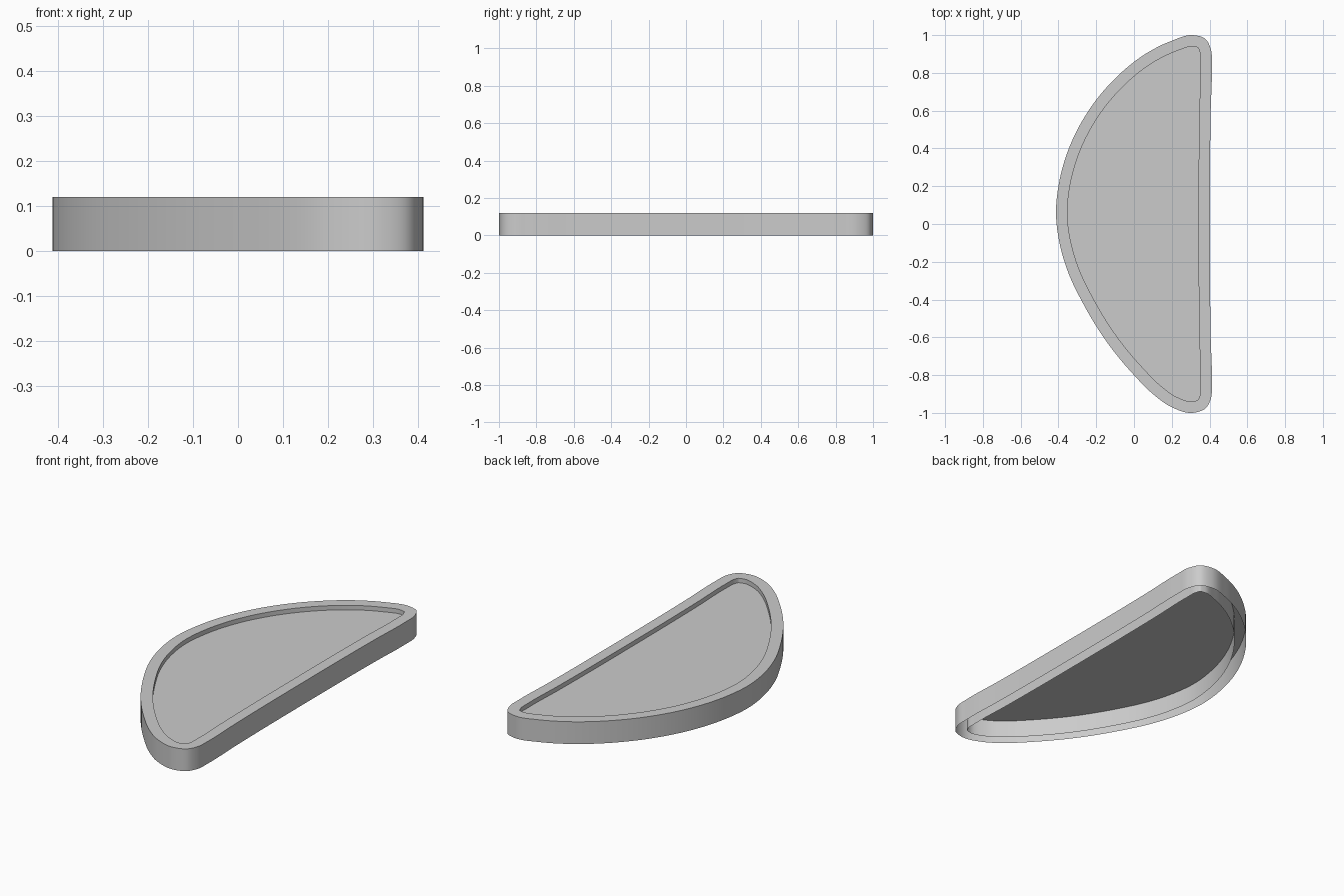
import bpy, bmesh
from mathutils import Vector

if "Cube" in bpy.data.objects:
    bpy.data.objects.remove(bpy.data.objects["Cube"])

TOP, PANEL_Z, RIM = 0.12, 0.096, 0.06

# Half-moon outline, counter-clockwise seen from above
CONTROL = [(0.406, -0.6), (0.402, 0.0), (0.406, 0.6), (0.412, 0.84), (0.408, 0.92),
           (0.378, 0.98), (0.31, 1.0), (0.2, 0.97), (0.06, 0.90), (-0.08, 0.79),
           (-0.22, 0.63), (-0.345, 0.40), (-0.40, 0.2), (-0.413, 0.06), (-0.39, -0.12),
           (-0.345, -0.265), (-0.27, -0.42), (-0.14, -0.63), (0.0, -0.80),
           (0.1, -0.90), (0.2, -0.97), (0.31, -1.0), (0.38, -0.975), (0.408, -0.92),
           (0.412, -0.85)]


def smooth_loop(points, steps=6):
    """Closed centripetal-like spline through the points."""
    pts = [Vector(p) for p in points]
    n, out = len(pts), []
    for i in range(n):
        a, b, c, d = (pts[(i + k) % n] for k in (-1, 0, 1, 2))
        l0, l1, l2 = (b - a).length, (c - b).length, (d - c).length
        # tangents weighted by segment length, so uneven spacing does not overshoot
        m1 = ((b - a) / l0 * l1 + (c - b) / l1 * l0) / (l0 + l1) * l1
        m2 = ((c - b) / l1 * l2 + (d - c) / l2 * l1) / (l1 + l2) * l1
        for s in range(steps):
            t = s / steps
            out.append(b * (2*t**3 - 3*t**2 + 1) + m1 * (t**3 - 2*t**2 + t)
                       + c * (3*t**2 - 2*t**3) + m2 * (t**3 - t**2))
    return out


def inset(loop, dist):
    n, out = len(loop), []
    for i in range(n):
        t = (loop[(i + 1) % n] - loop[i - 1]).normalized()
        out.append(loop[i] + Vector((-t.y, t.x)) * dist)
    return out


def ring(bm, loop, z):
    return [bm.verts.new((p.x, p.y, z)) for p in loop]


def bridge(bm, a, b):
    n = len(a)
    for i in range(n):
        j = (i + 1) % n
        bm.faces.new((a[i], a[j], b[j], b[i]))


def finish(bm, name):
    mesh = bpy.data.meshes.new(name)
    bm.to_mesh(mesh)
    bm.free()
    obj = bpy.data.objects.new(name, mesh)
    bpy.context.collection.objects.link(obj)
    bpy.ops.object.select_all(action='DESELECT')
    obj.select_set(True)
    bpy.context.view_layer.objects.active = obj
    bpy.ops.object.shade_smooth_by_angle(angle=0.6)


outer = smooth_loop(CONTROL)
inner = inset(outer, RIM)

# Rim: outer wall, flat top and inner wall, hollow underneath
bm = bmesh.new()
rings = [ring(bm, outer, 0), ring(bm, outer, TOP), ring(bm, inner, TOP), ring(bm, inner, 0)]
for lower, upper in zip(rings, rings[1:]):
    bridge(bm, lower, upper)
finish(bm, "rim")

# Recessed panel inside the rim
bm = bmesh.new()
bm.faces.new(ring(bm, inner, PANEL_Z))
bmesh.ops.triangulate(bm, faces=bm.faces[:])
finish(bm, "panel")
